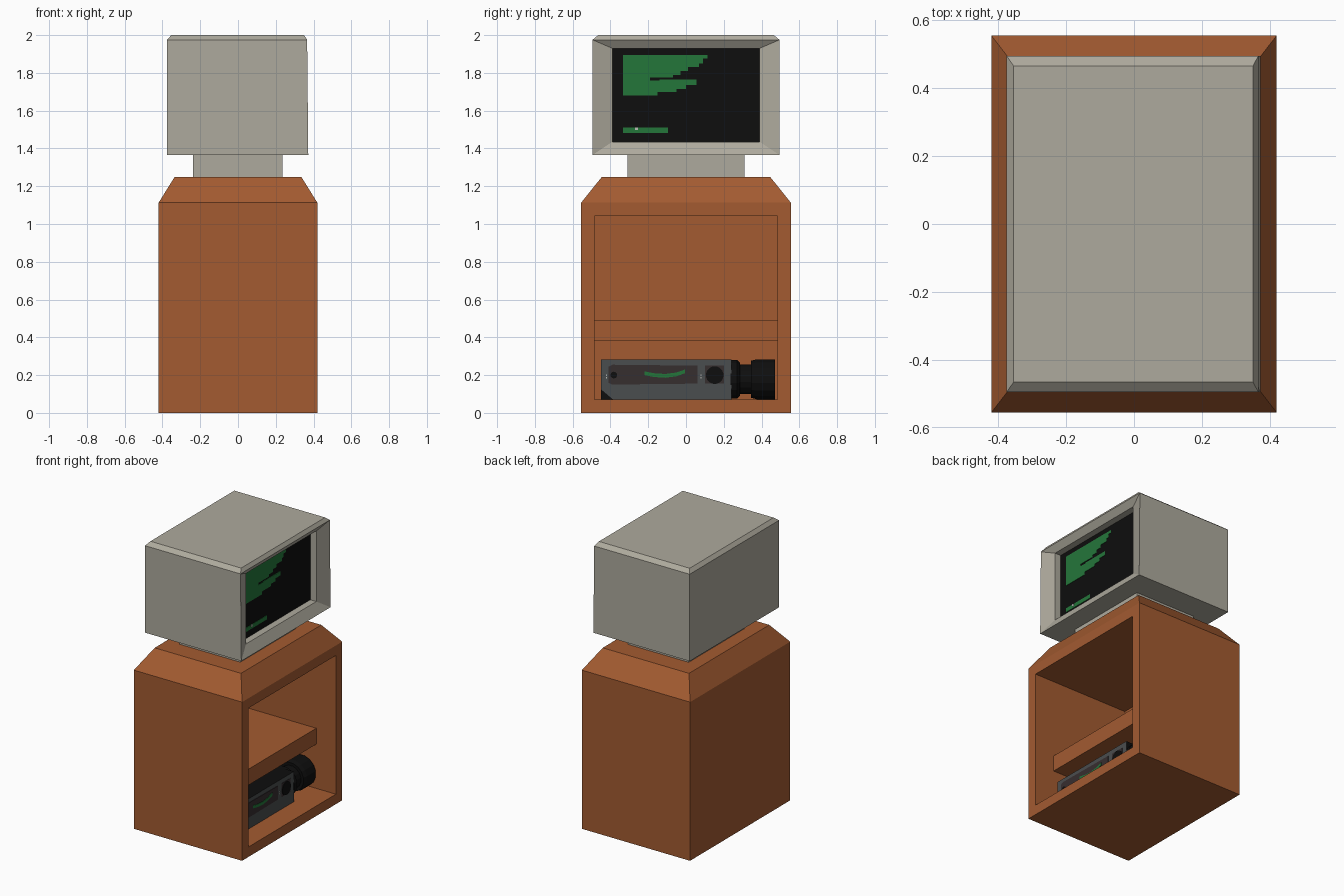
import bpy, bmesh, math

if "Cube" in bpy.data.objects:
    bpy.data.objects.remove(bpy.data.objects["Cube"])


def material(name, r, g, b):
    m = bpy.data.materials.new(name)
    lin = [(c / 255 / 12.92 if c < 11 else ((c / 255 + 0.055) / 1.055) ** 2.4) for c in (r, g, b)]
    m.diffuse_color = (*lin, 1)
    m.use_nodes = True
    m.node_tree.nodes["Principled BSDF"].inputs["Base Color"].default_value = m.diffuse_color
    return m


ORANGE = material("orange_wood", 163, 91, 49)
BEIGE = material("warm_grey_plastic", 174, 170, 157)
BLACK = material("black", 14, 14, 14)
GREEN = material("screen_green", 36, 118, 58)
GREY = material("dark_grey_metal", 74, 77, 78)
BROWN = material("dark_brown_panel", 54, 46, 47)
WHITE = material("pale_grey", 190, 190, 185)


def loft(bm, rings):
    """Skin a list of point rings and cap both ends."""
    vs = [[bm.verts.new(p) for p in ring] for ring in rings]
    n = len(vs[0])
    for a, b in zip(vs, vs[1:]):
        for i in range(n):
            j = (i + 1) % n
            bm.faces.new((a[i], a[j], b[j], b[i]))
    bm.faces.new(vs[0][::-1])
    bm.faces.new(vs[-1])
    bmesh.ops.recalc_face_normals(bm, faces=bm.faces[:])
    bm.normal_update()


def rect(x0, x1, y, z):
    return [(x0, -y, z), (x1, -y, z), (x1, y, z), (x0, y, z)]


def prism(bm, pts, x0, x1):
    """Extrude a (y, z) outline along x."""
    loft(bm, [[(x, y, z) for y, z in pts] for x in (x0, x1)])


def bar(bm, y0, y1, z0, z1, x0, x1):
    prism(bm, [(y0, z0), (y1, z0), (y1, z1), (y0, z1)], x0, x1)


def circle(cy, cz, r, n=16):
    return [(cy + r * math.cos(2 * math.pi * (i + .5) / n),
             cz + r * math.sin(2 * math.pi * (i + .5) / n)) for i in range(n)]


def push(bm, face, x, y, z0, z1):
    """Extrude a +x face to a new rectangle at depth x."""
    new = bmesh.ops.extrude_discrete_faces(bm, faces=[face])["faces"][0]
    zc = sum(v.co.z for v in new.verts) / 4
    for v in new.verts:
        v.co = (x, math.copysign(y, v.co.y), z1 if v.co.z > zc else z0)
    return new


def right_face(bm):
    bm.normal_update()
    return max(bm.faces, key=lambda f: f.normal.x)


def finish(bm, name, *mats):
    me = bpy.data.meshes.new(name)
    bm.to_mesh(me)
    bm.free()
    for m in mats:
        me.materials.append(m)
    ob = bpy.data.objects.new(name, me)
    bpy.context.collection.objects.link(ob)
    return ob


# Cabinet with a chamfered top and an open compartment on the right side
bm = bmesh.new()
loft(bm, [rect(-.42, .42, .555, 0), rect(-.42, .42, .555, 1.113), rect(-.335, .335, .445, 1.25)])
f = push(bm, right_face(bm), .42, .485, .07, 1.043)
push(bm, f, -.33, .485, .07, 1.043)
finish(bm, "cabinet", ORANGE)

# Shelf
bm = bmesh.new()
bar(bm, -.485, .485, .38, .492, -.33, .268)
finish(bm, "shelf", ORANGE)

# Monitor neck
bm = bmesh.new()
bar(bm, -.31, .31, 1.25, 1.37, -.238, .235)
finish(bm, "monitor_neck", BEIGE)

# Monitor case with a sloped frame and recessed black screen
bm = bmesh.new()
loft(bm, [rect(-.375, .372, .495, 1.365), rect(-.375, .366, .495, 1.975), rect(-.354, .35, .465, 2)])
f = push(bm, right_face(bm), .335, .39, 1.435, 1.93)
f = push(bm, f, .288, .39, 1.435, 1.93)
f.material_index = 1
finish(bm, "monitor_case", BEIGE, BLACK)

# Green block pattern on the screen: (right end, bottom, top)
bm = bmesh.new()
for y1, z0, z1 in [(.115, 1.875, 1.895), (.09, 1.85, 1.875), (.07, 1.83, 1.85),
                   (.01, 1.81, 1.83), (-.03, 1.79, 1.81), (-.07, 1.775, 1.79),
                   (-.19, 1.76, 1.775), (.055, 1.735, 1.76), (0, 1.715, 1.735),
                   (-.05, 1.70, 1.715), (-.15, 1.68, 1.70), (-.095, 1.483, 1.512)]:
    bar(bm, -.333, y1, z0, z1, .286, .291)
bar(bm, -.14, .055, 1.755, 1.765, .286, .2905)
finish(bm, "screen_blocks", GREEN)
bm = bmesh.new()
bar(bm, -.27, -.255, 1.497, 1.512, .287, .293)
finish(bm, "screen_pointer", WHITE)

# Device body: black box with a grey front
bm = bmesh.new()
bar(bm, -.45, .24, .07, .282, .04, .266)
right_face(bm).material_index = 1
finish(bm, "device_body", BLACK, GREY)

# Device front details
bm = bmesh.new()
prism(bm, [(-.41, .16), (-.39, .15), (.06, .155), (.06, .25), (-.39, .255), (-.41, .245)], .264, .269)
bar(bm, .1, .2, .155, .25, .264, .268)
finish(bm, "device_panel", BROWN)

bm = bmesh.new()
prism(bm, circle(.152, .2, .047), .264, .272)
prism(bm, circle(-.382, .2, .018, 10), .264, .272)
prism(bm, [(-.45, .07), (-.385, .07), (-.45, .125)], .264, .268)
finish(bm, "device_dials", BLACK)

bm = bmesh.new()
arc = [(-.22, .2), (-.17, .19), (-.11, .186), (-.05, .194), (-.005, .21)]
prism(bm, arc + [(y, z + .02) for y, z in arc[::-1]], .264, .272)
finish(bm, "device_green_arc", GREEN)

bm = bmesh.new()
for y in (-.42, .08):
    for z in (.185, .2):
        bar(bm, y - .003, y + .003, z - .004, z + .004, .264, .269)
finish(bm, "device_marks", WHITE)

# Stepped round barrel on the end of the device
bm = bmesh.new()
profile = [(.235, .104), (.27, .104), (.285, .09), (.285, .08), (.345, .08),
           (.345, .1), (.375, .108), (.47, .108)]
loft(bm, [[(x, y, z) for x, z in circle(.168, .178, r)] for y, r in profile])
finish(bm, "device_barrel", BLACK)
